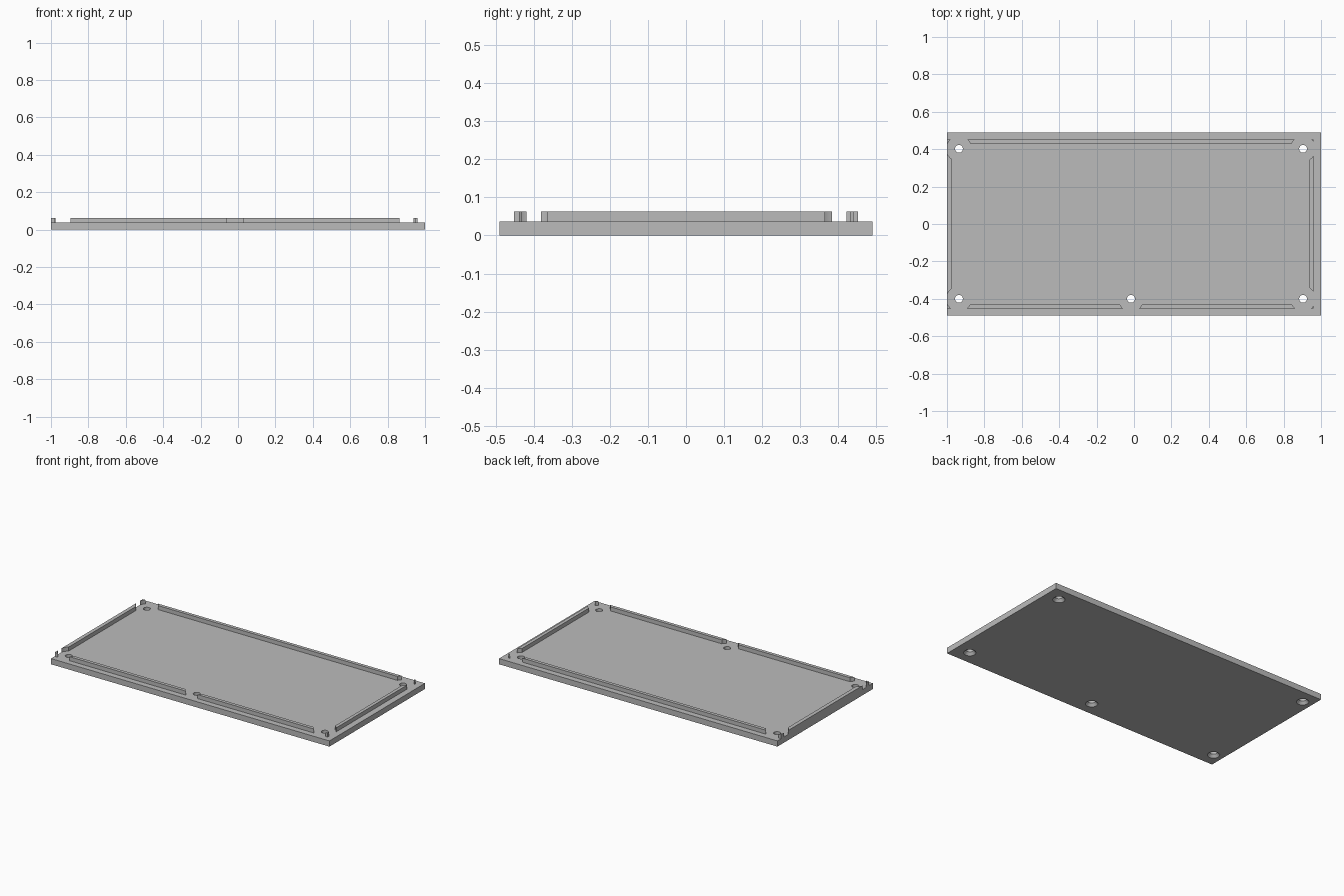
import bpy, bmesh

cube = bpy.data.objects.get("Cube")
if cube:
    bpy.data.objects.remove(cube, do_unlink=True)

grey = bpy.data.materials.new("plain grey")
grey.use_nodes = True
GREY = (0.5, 0.5, 0.5, 1)
grey.diffuse_color = GREY
grey.node_tree.nodes["Principled BSDF"].inputs["Base Color"].default_value = GREY

BASE_TOP, LIP_TOP = 0.037, 0.063
HOLES = [(-0.936, 0.402), (0.904, 0.402), (-0.936, -0.4), (-0.016, -0.4), (0.904, -0.4)]


def finish(name, bm, cutter=False):
    mesh = bpy.data.meshes.new(name)
    bm.to_mesh(mesh)
    bm.free()
    mesh.materials.append(grey)
    obj = bpy.data.objects.new(name, mesh)
    bpy.context.collection.objects.link(obj)
    if cutter:
        obj.hide_render = True
    return obj


def box(name, x0, x1, y0, y1, z0, z1, cutter=False):
    bm = bmesh.new()
    bmesh.ops.create_cube(bm, size=1)
    for v in bm.verts:
        v.co.x = x1 if v.co.x > 0 else x0
        v.co.y = y1 if v.co.y > 0 else y0
        v.co.z = z1 if v.co.z > 0 else z0
    return finish(name, bm, cutter)


def cones(name, r_bottom, r_top, z0, z1):
    """One cutter holding a cone or cylinder at every screw position."""
    bm = bmesh.new()
    for x, y in HOLES:
        made = bmesh.ops.create_cone(bm, cap_ends=True, segments=32, radius1=r_bottom,
                                     radius2=r_top, depth=z1 - z0)
        bmesh.ops.translate(bm, verts=made["verts"], vec=(x, y, (z0 + z1) / 2))
    return finish(name, bm, True)


def cut(obj, *cutters):
    bpy.context.view_layer.objects.active = obj
    for c in cutters:
        mod = obj.modifiers.new("cut", "BOOLEAN")
        mod.operation = "DIFFERENCE"
        mod.solver = "EXACT"
        mod.object = c
        bpy.ops.object.modifier_apply(modifier=mod.name)
    for c in cutters:
        bpy.data.objects.remove(c, do_unlink=True)


# Base plate with countersunk screw holes
plate = box("base_plate", -1, 1, -0.49, 0.49, 0, BASE_TOP)
cut(plate,
    cones("screw_hole_cutter", 0.021, 0.021, -0.05, 0.1),
    cones("countersink_cutter", 0.037, 0.019, -0.001, 0.02))

# Raised locating lip, interrupted around each screw
lip = box("locating_lip", -1, 0.96, -0.452, 0.452, BASE_TOP, LIP_TOP)
cut(lip,
    box("lip_inside_cutter", -0.975, 0.938, -0.43, 0.43, 0, 0.1, True),
    cones("screw_clearance_cutter", 0.067, 0.067, 0, 0.1))

# Smooth round walls, crisp edges
for obj in (plate, lip):
    bpy.ops.object.select_all(action="DESELECT")
    obj.select_set(True)
    bpy.context.view_layer.objects.active = obj
    bpy.ops.object.shade_smooth_by_angle(angle=0.5)
